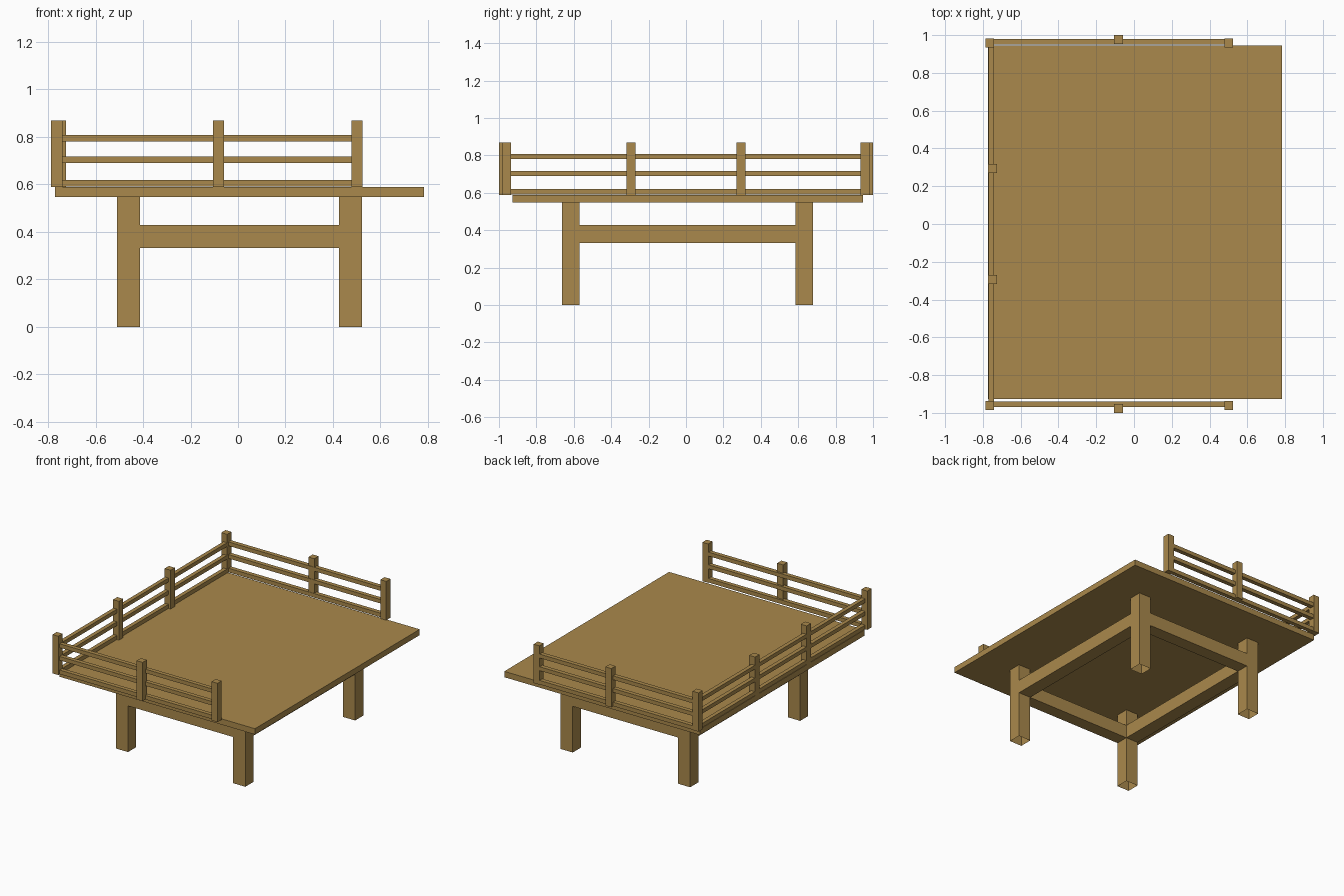
import bpy, bmesh

if "Cube" in bpy.data.objects:
    bpy.data.objects.remove(bpy.data.objects["Cube"])

wood = bpy.data.materials.new("golden brown wood")
wood.diffuse_color = (0.40, 0.25, 0.072, 1)
wood.use_nodes = True
wood.node_tree.nodes["Principled BSDF"].inputs["Base Color"].default_value = wood.diffuse_color


def box(name, x, y, z, open_bottom=False):
    """Box from (min, max) ranges, optionally without its bottom face."""
    bm = bmesh.new()
    bmesh.ops.create_cube(bm, size=1)
    for v in bm.verts:
        v.co = [r[0] if c < 0 else r[1] for c, r in zip(v.co, (x, y, z))]
    if open_bottom:
        bm.normal_update()
        bmesh.ops.delete(bm, geom=[f for f in bm.faces if f.normal.z < -0.5],
                         context='FACES_ONLY')
    me = bpy.data.meshes.new(name)
    bm.to_mesh(me)
    bm.free()
    me.materials.append(wood)
    ob = bpy.data.objects.new(name, me)
    bpy.context.collection.objects.link(ob)
    return ob


# deck slab
box("deck", (-0.772, 0.784), (-0.927, 0.945), (0.547, 0.589))

# hollow-bottomed legs
leg_x = {"left": (-0.509, -0.412), "right": (0.425, 0.522)}
leg_y = {"front": (-0.662, -0.570), "back": (0.586, 0.680)}
for sx, x in leg_x.items():
    for sy, y in leg_y.items():
        box(f"{sy}_{sx}_leg", x, y, (0, 0.547), open_bottom=True)

# beams between legs, flush with them
beam_z = (0.332, 0.428)
for sy, y in leg_y.items():
    box(f"{sy}_beam", (-0.412, 0.425), y, beam_z)
for sx, x in leg_x.items():
    box(f"{sx}_beam", x, (-0.570, 0.586), beam_z)

# railing: posts and three rails on front, back and left
post_z = (0.589, 0.868)
rails_z = [(0.590, 0.619), (0.689, 0.717), (0.780, 0.808)]
sides = {"front": ((-0.984, -0.936), (-1.0, -0.952), (-0.969, -0.939)),
         "back": ((0.934, 0.982), (0.952, 1.0), (0.949, 0.980))}
for side, (end_y, mid_y, rail_y) in sides.items():
    box(f"{side}_corner_post", (-0.787, -0.740), end_y, post_z)
    box(f"{side}_middle_post", (-0.106, -0.059), mid_y, post_z)
    box(f"{side}_end_post", (0.478, 0.525), end_y, post_z)
    for i, z in enumerate(rails_z):
        box(f"{side}_rail_{i + 1}", (-0.765, 0.500), rail_y, z)
for i, y in enumerate((-0.293, 0.293)):
    box(f"left_post_{i + 1}", (-0.772, -0.725), (y - 0.024, y + 0.024), post_z)
for i, z in enumerate(rails_z):
    box(f"left_rail_{i + 1}", (-0.770, -0.741), (-0.95, 0.95), z)
